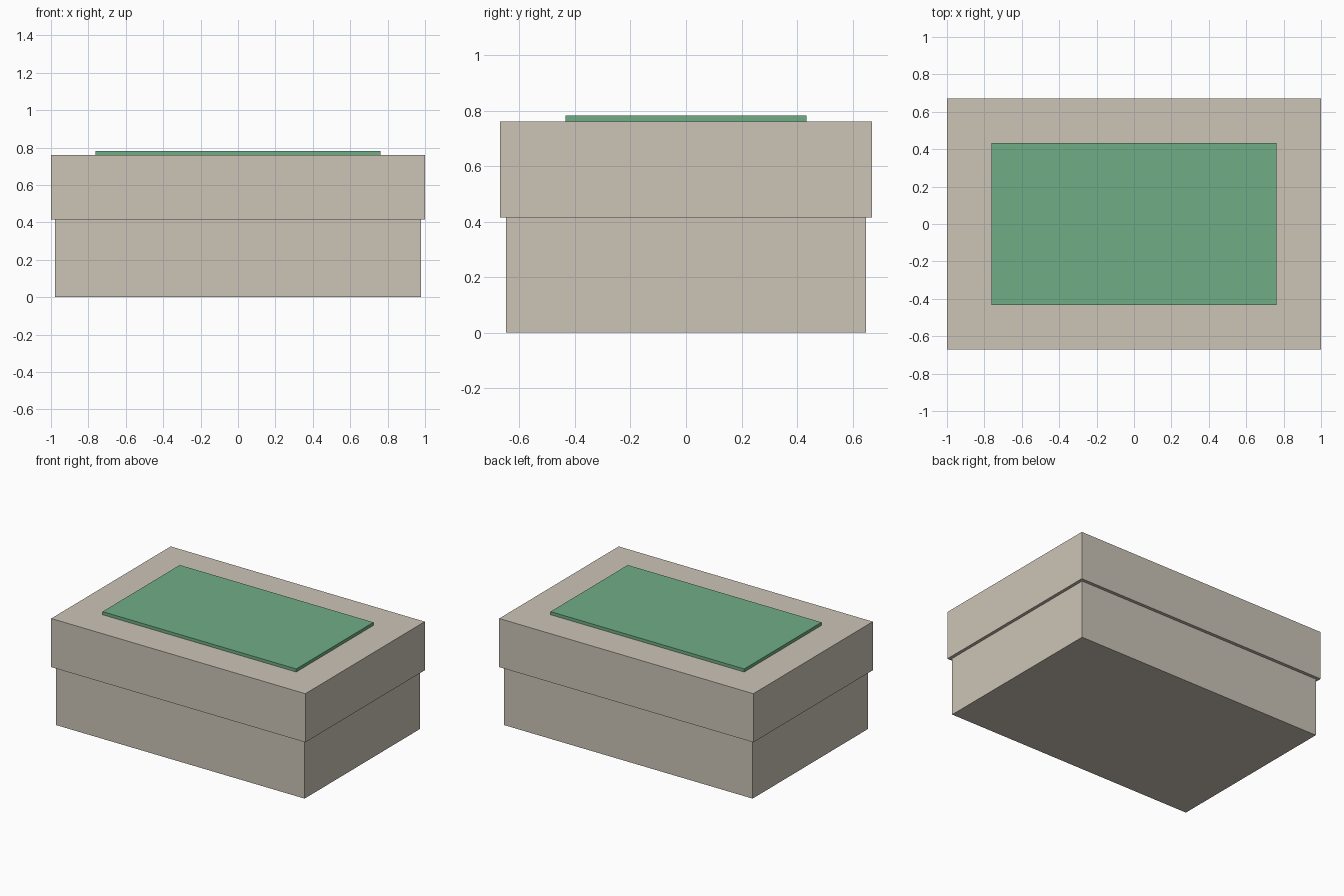
import bpy

if "Cube" in bpy.data.objects:
    bpy.data.objects.remove(bpy.data.objects["Cube"])


def material(name, rgb):
    mat = bpy.data.materials.new(name)
    mat.diffuse_color = (*rgb, 1)
    mat.use_nodes = True
    mat.node_tree.nodes["Principled BSDF"].inputs["Base Color"].default_value = mat.diffuse_color
    return mat


def block(name, half_x, half_y, z0, z1, mat):
    bpy.ops.mesh.primitive_cube_add(size=1, location=(0, 0, (z0 + z1) / 2))
    obj = bpy.context.object
    obj.name = name
    obj.scale = (2 * half_x, 2 * half_y, z1 - z0)
    bpy.ops.object.transform_apply(location=False, rotation=False, scale=True)
    obj.data.materials.append(mat)
    return obj


card = material("card", (0.60, 0.55, 0.47))
green = material("green", (0.16, 0.42, 0.24))

# Box body, slightly smaller than its lid
block("box_base", 0.978, 0.648, 0.0, 0.415, card)
# Overhanging lid
block("box_lid", 1.0, 0.671, 0.415, 0.761, card)
# Raised panel on the lid
block("lid_panel", 0.762, 0.434, 0.761, 0.783, green)
